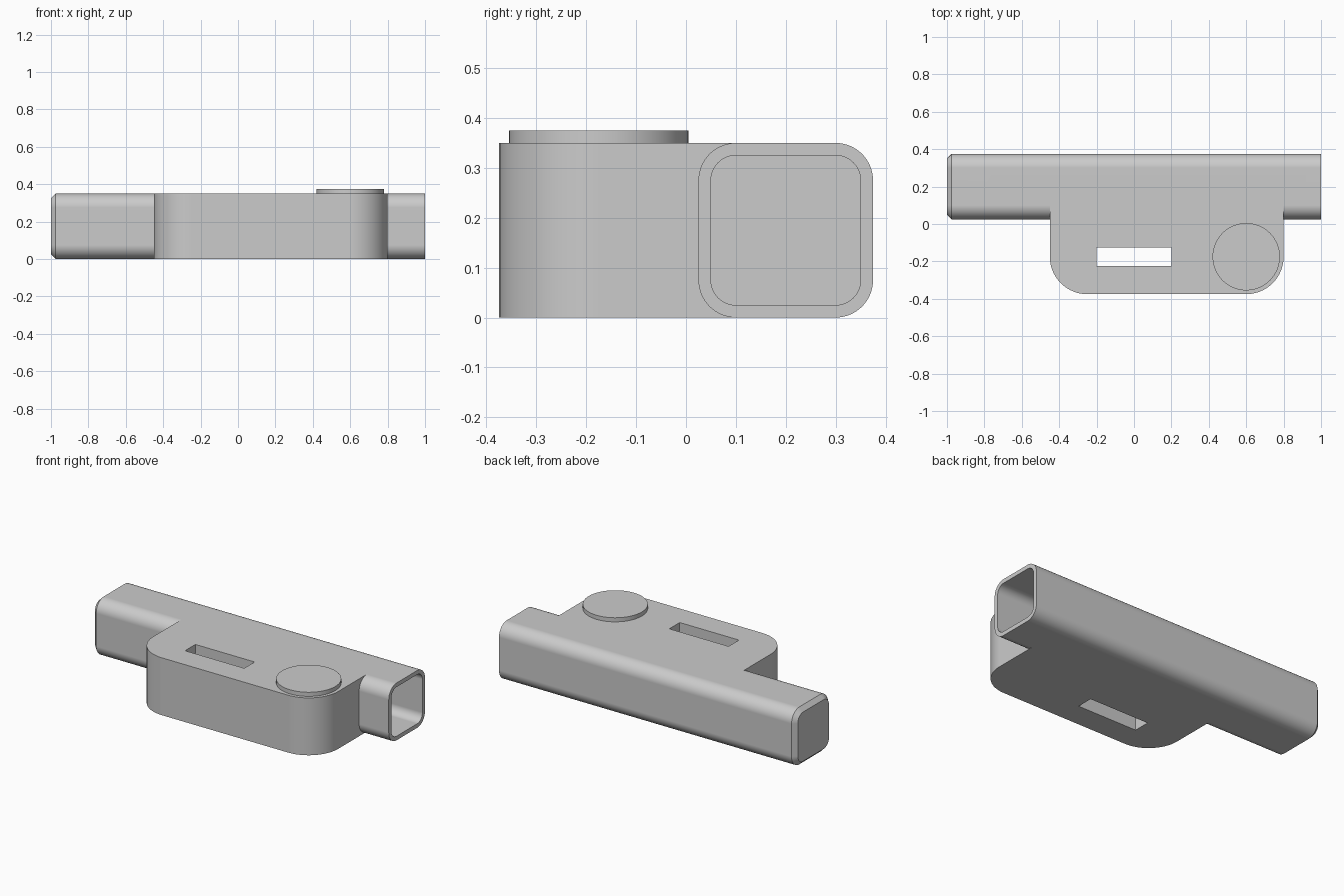
import bpy, bmesh
from math import sin, cos, pi

cube = bpy.data.objects.get("Cube")
if cube:
    bpy.data.objects.remove(cube, do_unlink=True)

grey = bpy.data.materials.new("plain grey")
grey.use_nodes = True
GREY = (0.6, 0.6, 0.6, 1)
grey.diffuse_color = GREY
grey.node_tree.nodes["Principled BSDF"].inputs["Base Color"].default_value = GREY


def rounded(u0, u1, v0, v1, radii, n=14):
    """Rounded rectangle, radii from the upper right corner anticlockwise."""
    pts = []
    corners = [(u1, v1, -1, -1), (u0, v1, 1, -1), (u0, v0, 1, 1), (u1, v0, -1, 1)]
    for i, ((u, v, du, dv), r) in enumerate(zip(corners, radii)):
        for k in range(n + 1 if r else 1):
            a = (i + k / n) * pi / 2
            pts.append((u + r * (du + cos(a)), v + r * (dv + sin(a))))
    return pts


def loft(name, rings):
    """Solid through matching rings of points, capped at both ends."""
    bm = bmesh.new()
    loops = [[bm.verts.new(p) for p in ring] for ring in rings]
    for a, b in zip(loops, loops[1:]):
        for i in range(len(a)):
            j = (i + 1) % len(a)
            bm.faces.new((a[i], a[j], b[j], b[i]))
    bm.faces.new(loops[0][::-1])
    bm.faces.new(loops[-1])
    bmesh.ops.recalc_face_normals(bm, faces=bm.faces)
    mesh = bpy.data.meshes.new(name)
    bm.to_mesh(mesh)
    bm.free()
    mesh.materials.append(grey)
    ob = bpy.data.objects.new(name, mesh)
    bpy.context.collection.objects.link(ob)
    return ob


def along_x(profile, x):
    return [(x, y, z) for y, z in profile]


def along_z(profile, z):
    return [(x, y, z) for x, y in profile]


def activate(ob):
    bpy.ops.object.select_all(action='DESELECT')
    ob.select_set(True)
    bpy.context.view_layer.objects.active = ob


def combine(target, tool, operation):
    mod = target.modifiers.new(operation, 'BOOLEAN')
    mod.operation, mod.solver, mod.object = operation, 'EXACT', tool
    activate(target)
    bpy.ops.object.modifier_apply(modifier=mod.name)
    bpy.data.objects.remove(tool, do_unlink=True)


# Square tube with rounded corners and a chamfered closed end
outer = rounded(0.025, 0.375, 0, 0.35, [0.075] * 4)
inner = rounded(0.05, 0.35, 0.025, 0.325, [0.05] * 4)
body = loft("tube_body", [along_x(inner, -1), along_x(outer, -0.975), along_x(outer, 1)])

# Side block, flush with the tube
block = rounded(-0.45, 0.8, -0.375, 0.2, [0, 0, 0.2, 0.2], 20)
combine(body, loft("side_block", [along_z(block, 0), along_z(block, 0.35)]), 'UNION')

# Bore from the open end
combine(body, loft("bore", [along_x(inner, -0.975), along_x(inner, 1.1)]), 'DIFFERENCE')

# Slot through the block
slot = rounded(-0.2, 0.2, -0.225, -0.125, [0] * 4)
combine(body, loft("slot", [along_z(slot, -0.1), along_z(slot, 0.45)]), 'DIFFERENCE')

# Round button on top of the block
circle = rounded(0.42, 0.78, -0.355, 0.005, [0.18] * 4, 16)
circle = [p for i, p in enumerate(circle) if i % 17 < 16]
button = loft("round_button", [along_z(circle, 0.35), along_z(circle, 0.375)])

# Smooth rounds, crisp edges
for ob in (body, button):
    activate(ob)
    bpy.ops.object.shade_smooth_by_angle(angle=pi / 6)
    mod = ob.modifiers.new("even shading", 'WEIGHTED_NORMAL')
    mod.keep_sharp = True
